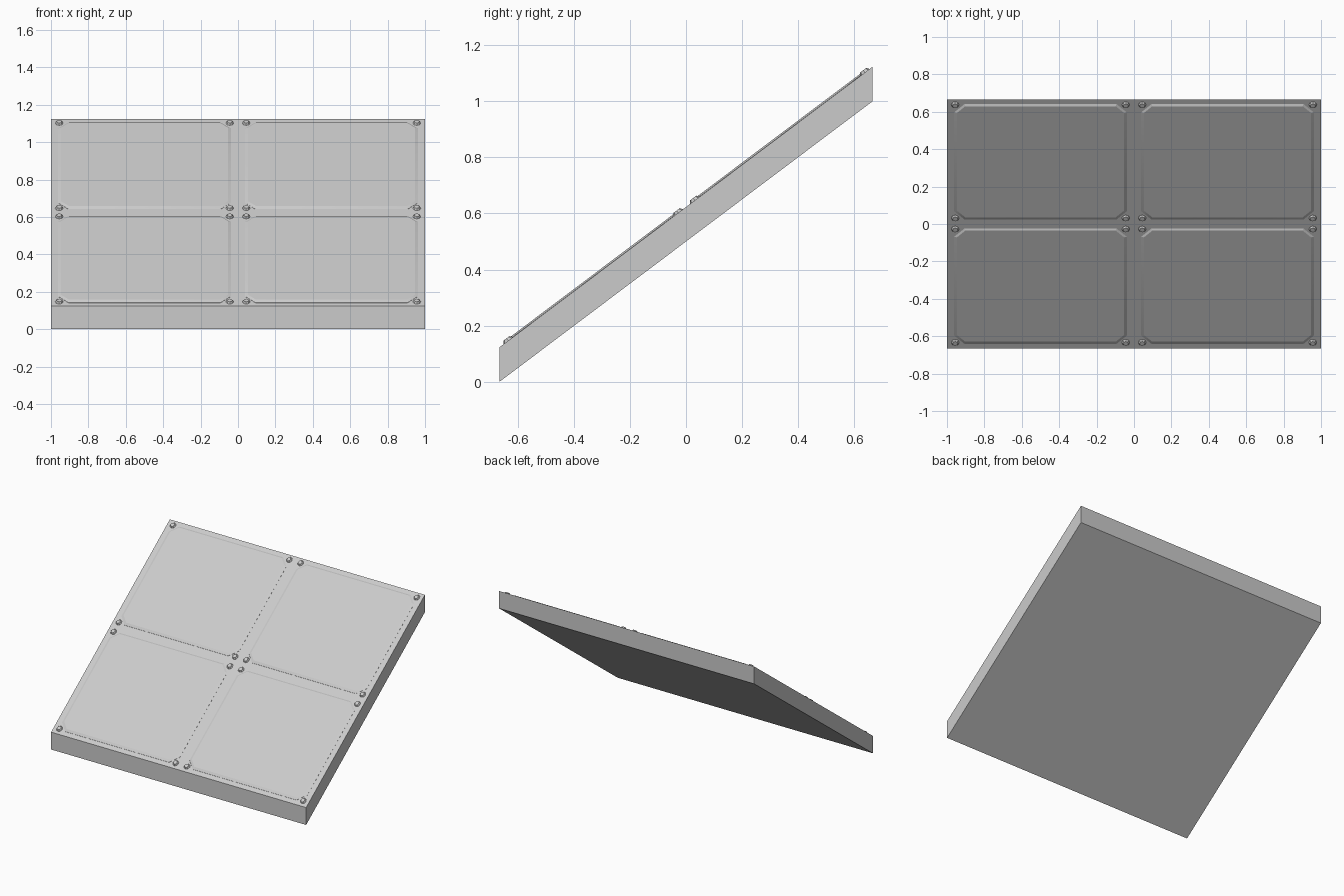
import bpy, bmesh, math
from mathutils import Matrix

if "Cube" in bpy.data.objects:
    bpy.data.objects.remove(bpy.data.objects["Cube"])

W, D = 1.0, 0.665            # half width and half depth in plan
SLOPE = 1.0 / (2 * D)        # rise of the ramp
THICK = 0.123                # vertical thickness of the slab
ANGLE = math.atan(SLOPE)


def ramp(x, y, h):
    """Point at plan position x, y, raised h above the sloping underside."""
    return (x, y, (y + D) * SLOPE + h)


def finish(name, bm, angle=30):
    bmesh.ops.recalc_face_normals(bm, faces=bm.faces)
    me = bpy.data.meshes.new(name)
    bm.to_mesh(me)
    bm.free()
    ob = bpy.data.objects.new(name, me)
    bpy.context.collection.objects.link(ob)
    bpy.context.view_layer.objects.active = ob
    ob.select_set(True)
    bpy.ops.object.shade_smooth_by_angle(angle=math.radians(angle))
    ob.select_set(False)
    return ob


def octagon(cx, cy, hx, hy, cut):
    """Rectangle with clipped corners, in order around the centre."""
    cy_cut = cut * math.cos(ANGLE)
    pts = [(hx, hy - cy_cut), (hx - cut, hy), (-hx + cut, hy), (-hx, hy - cy_cut),
           (-hx, -hy + cy_cut), (-hx + cut, -hy), (hx - cut, -hy), (hx, -hy + cy_cut)]
    return [(cx + x, cy + y) for x, y in pts]


# Sheared slab
bm = bmesh.new()
bmesh.ops.create_cube(bm, size=2)
for v in bm.verts:
    v.co = ramp(v.co.x * W, v.co.y * D, THICK if v.co.z > 0 else 0)
finish("sloped_slab", bm)

centres = [(sx * 0.5, sy * 0.3325) for sx in (-1, 1) for sy in (-1, 1)]

# Four raised plates with bevelled rims and clipped corners
for i, (cx, cy) in enumerate(centres):
    bm = bmesh.new()
    rings = []
    for hx, hy, cut, h in ((0.462, 0.308, 0.055, -0.004),
                           (0.462, 0.308, 0.055, 0.001),
                           (0.447, 0.297, 0.045, 0.008)):
        rings.append([bm.verts.new(ramp(x, y, THICK + h))
                      for x, y in octagon(cx, cy, hx, hy, cut)])
    for a, b in zip(rings, rings[1:]):
        for k in range(8):
            n = (k + 1) % 8
            bm.faces.new((a[k], a[n], b[n], b[k]))
    bm.faces.new(rings[0][::-1])
    bm.faces.new(rings[-1])
    finish(f"plate_{i + 1}", bm, 15)

# Low bolt heads at every plate corner, square to the slope
bm = bmesh.new()
for cx, cy in centres:
    for sx in (-1, 1):
        for sy in (-1, 1):
            x, y = cx + sx * 0.456, cy + sy * 0.303
            place = Matrix.Translation(ramp(x, y, THICK + 0.004)) @ Matrix.Rotation(ANGLE, 4, 'X')
            bmesh.ops.create_cone(bm, cap_ends=True, segments=8, radius1=0.024,
                                  radius2=0.014, depth=0.014, matrix=place)
finish("corner_bolts", bm, 20)
